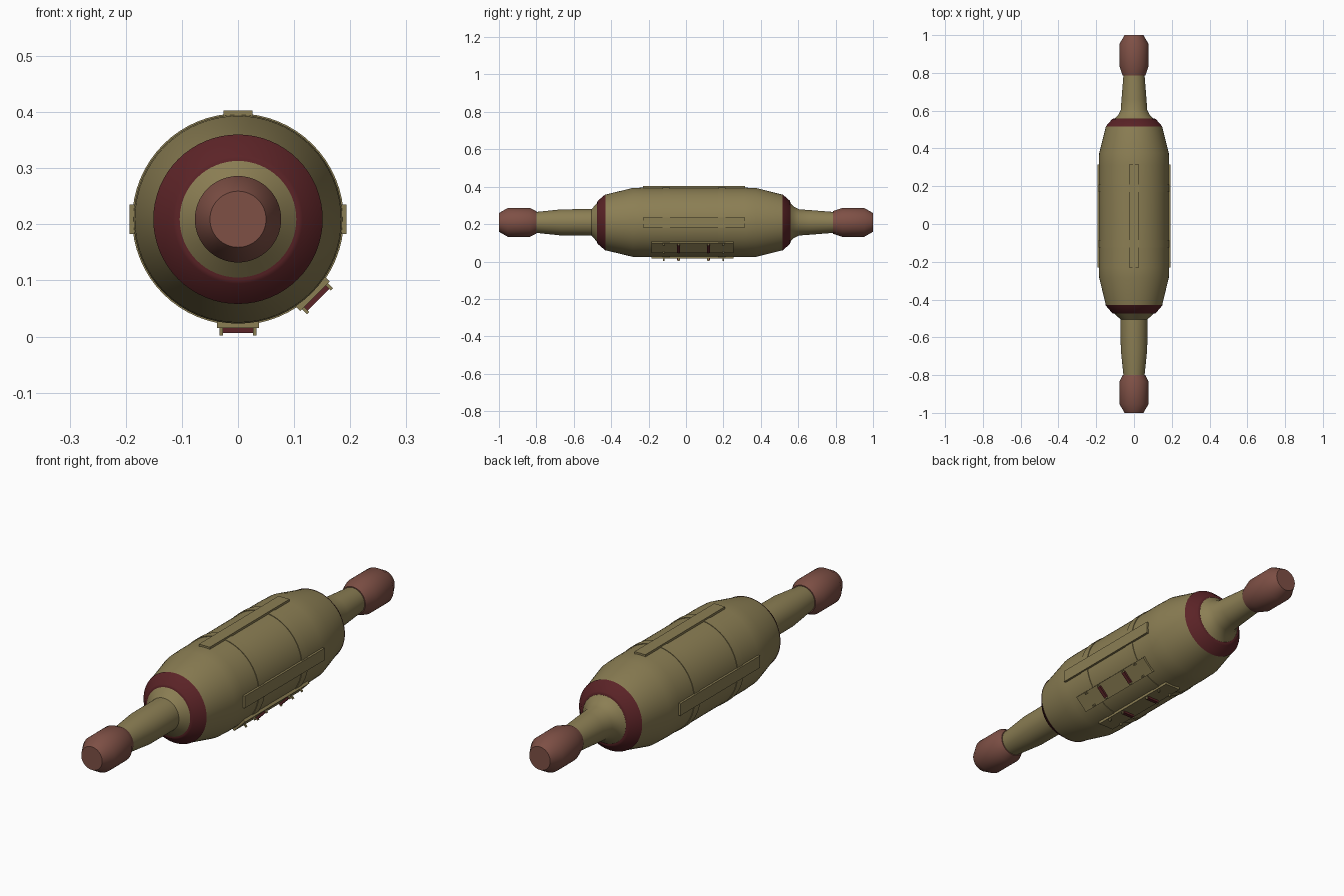
import bpy, bmesh
from math import pi, radians
from mathutils import Matrix

cube = bpy.data.objects.get("Cube")
if cube:
    bpy.data.objects.remove(cube, do_unlink=True)

AXIS_Z = 0.209
TO_AXIS = Matrix.Translation((0, 0, AXIS_Z))


def material(name, color):
    m = bpy.data.materials.new(name)
    m.use_nodes = True
    m.diffuse_color = (*color, 1)
    m.node_tree.nodes["Principled BSDF"].inputs["Base Color"].default_value = (*color, 1)
    return m


OLIVE = material("olive", (0.26, 0.21, 0.088))
WINE = material("wine red", (0.105, 0.017, 0.02))
CLAY = material("clay brown", (0.21, 0.08, 0.06))


def finish(bm, name, mat, smooth=False):
    bmesh.ops.recalc_face_normals(bm, faces=bm.faces)
    mesh = bpy.data.meshes.new(name)
    bm.to_mesh(mesh)
    bm.free()
    mesh.materials.append(mat)
    obj = bpy.data.objects.new(name, mesh)
    bpy.context.collection.objects.link(obj)
    if smooth:
        bpy.ops.object.select_all(action="DESELECT")
        obj.select_set(True)
        bpy.context.view_layer.objects.active = obj
        bpy.ops.object.shade_smooth_by_angle(angle=radians(35))
    return obj


def lathe(name, mat, profile, segments=64):
    """Turn (y, radius) points around the long axis and cap both ends."""
    bm = bmesh.new()
    rings = []
    for y, r in profile:
        place = TO_AXIS @ Matrix.Translation((0, y, 0)) @ Matrix.Rotation(pi / 2, 4, "X")
        rings.append(bmesh.ops.create_circle(bm, segments=segments, radius=r, matrix=place)["verts"])
    for a, b in zip(rings, rings[1:]):
        for i in range(segments):
            j = (i + 1) % segments
            bm.faces.new((a[i], a[j], b[j], b[i]))
    bm.faces.new(rings[0])
    bm.faces.new(rings[-1])
    return finish(bm, name, mat, smooth=True)


def block(name, mat, angle, r0, r1, y0, y1, width, side=0.0):
    """Box lying on the hull; angle turns around the long axis, 0 is the top."""
    bm = bmesh.new()
    place = (TO_AXIS @ Matrix.Rotation(radians(angle), 4, "Y")
             @ Matrix.Translation((side, (y0 + y1) / 2, (r0 + r1) / 2))
             @ Matrix.Diagonal((width, y1 - y0, r1 - r0, 1)))
    bmesh.ops.create_cube(bm, size=1, matrix=place)
    return finish(bm, name, mat)


# Hull with tapered shoulders
lathe("hull", OLIVE, [(-0.43, 0.149), (-0.285, 0.184), (-0.23, 0.186),
                      (0.31, 0.186), (0.375, 0.184), (0.515, 0.149)])
for i, y in enumerate((-0.105, 0.19)):
    lathe(f"hull_hoop_{i + 1}", OLIVE, [(y - 0.02, 0.1885), (y + 0.02, 0.1885)])

# Coloured collars
lathe("front_collar", WINE, [(-0.475, 0.108), (-0.472, 0.115), (-0.43, 0.151)])
lathe("back_collar", WINE, [(0.515, 0.151), (0.555, 0.116), (0.558, 0.108)])

# Necks flaring into the hull
lathe("front_neck", OLIVE, [(-0.81, 0.055), (-0.665, 0.07), (-0.505, 0.071), (-0.474, 0.105)])
lathe("back_neck", OLIVE, [(0.556, 0.105), (0.575, 0.085), (0.605, 0.07),
                           (0.66, 0.066), (0.80, 0.055)])

# End knobs
for name, s, root in (("front_knob", -1, 0.80), ("back_knob", 1, 0.785)):
    lathe(name, CLAY, [(s * root, 0.06), (s * 0.835, 0.077),
                       (s * 0.953, 0.077), (s * 1.0, 0.05)])

# Long raised strips on top and both sides
for name, angle in (("top_strip", 0), ("left_strip", 90), ("right_strip", -90)):
    block(name, OLIVE, angle, 0.175, 0.1935, -0.23, 0.315, 0.052)

# Mounting plates under the hull, with wine bars held between small lugs
for name, angle in (("bottom", 180), ("lower_left", 135)):
    block(f"{name}_plate", OLIVE, angle, 0.172, 0.194, -0.185, 0.255, 0.074)
    for i, y in enumerate((-0.04, 0.12)):
        block(f"{name}_bar_{i + 1}", WINE, angle, 0.19, 0.203, y - 0.008, y + 0.008, 0.054)
    for i, y in enumerate((-0.12, -0.04, 0.12, 0.2)):
        for side, label in ((-1, "a"), (1, "b")):
            block(f"{name}_lug_{i + 1}{label}", OLIVE, angle, 0.19, 0.207,
                  y - 0.004, y + 0.004, 0.006, side * 0.03)
